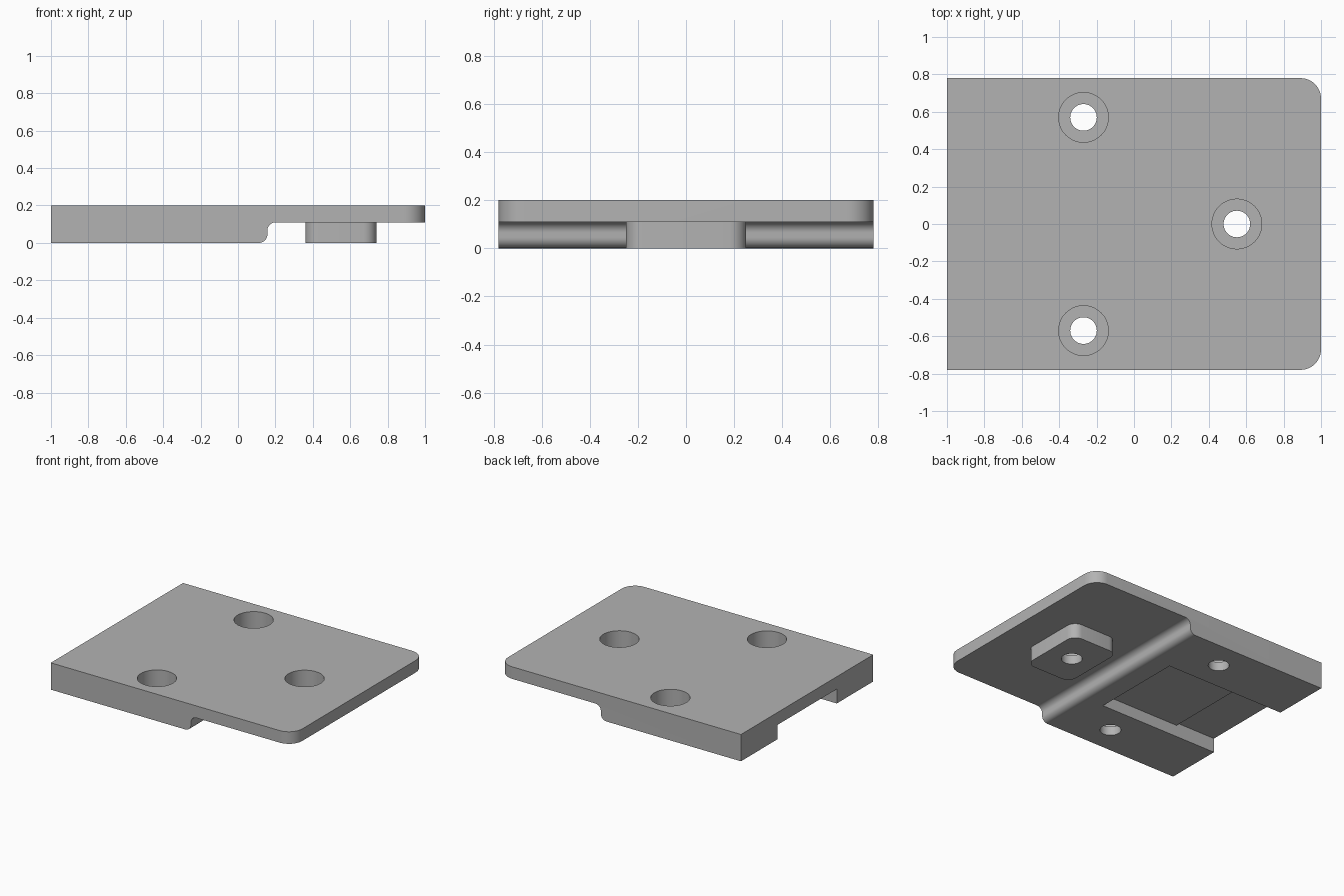
import bpy, bmesh
from math import cos, sin, radians
from mathutils import Vector

cube = bpy.data.objects.get("Cube")
if cube:
    bpy.data.objects.remove(cube, do_unlink=True)

grey = bpy.data.materials.new("plain_grey")
grey.use_nodes = True
COLOUR = (0.45, 0.45, 0.45, 1)
grey.diffuse_color = COLOUR
grey.node_tree.nodes["Principled BSDF"].inputs["Base Color"].default_value = COLOUR


def arc(cx, cy, r, start, end, steps=10):
    """Points on an arc, angles in degrees."""
    angles = [radians(start + (end - start) * i / steps) for i in range(steps + 1)]
    return [(cx + r * cos(a), cy + r * sin(a)) for a in angles]


def prism(name, points, offset):
    """Extrude a closed loop of 3D points by an offset."""
    bm = bmesh.new()
    face = bm.faces.new([bm.verts.new(p) for p in points])
    moved = bmesh.ops.extrude_face_region(bm, geom=[face])["geom"]
    bmesh.ops.translate(bm, vec=Vector(offset),
                        verts=[v for v in moved if isinstance(v, bmesh.types.BMVert)])
    bmesh.ops.recalc_face_normals(bm, faces=bm.faces)
    mesh = bpy.data.meshes.new(name)
    bm.to_mesh(mesh)
    bm.free()
    mesh.materials.append(grey)
    obj = bpy.data.objects.new(name, mesh)
    bpy.context.collection.objects.link(obj)
    return obj


def upright(name, outline, z0, z1):
    return prism(name, [(x, y, z0) for x, y in outline], (0, 0, z1 - z0))


def box(name, x0, x1, half_y, z0, z1):
    return upright(name, [(x0, -half_y), (x1, -half_y), (x1, half_y), (x0, half_y)], z0, z1)


def combine(target, tool, operation):
    """Apply a boolean and remove the tool."""
    bpy.context.view_layer.objects.active = target
    mod = target.modifiers.new(operation, 'BOOLEAN')
    mod.operation, mod.object, mod.solver = operation, tool, 'EXACT'
    bpy.ops.object.modifier_apply(modifier=mod.name)
    bpy.data.objects.remove(tool, do_unlink=True)


HALF_Y, TOP, LEDGE = 0.78, 0.2, 0.11

# Stepped plate from its side profile
R = 0.045
profile = ([(-1, 0)] + arc(0.157 - R, R, R, -90, 0)
           + arc(0.157 + R, LEDGE - R, R, 180, 90) + [(1, LEDGE), (1, TOP), (-1, TOP)])
plate = prism("mounting_plate", [(x, -HALF_Y, z) for x, z in profile], (0, 2 * HALF_Y, 0))

# Rounded corners at one end
C = 0.11
outline = ([(-1.2, -HALF_Y)] + arc(1 - C, C - HALF_Y, C, -90, 0)
           + arc(1 - C, HALF_Y - C, C, 0, 90) + [(-1.2, HALF_Y)])
outline = [(x, y * 1.00001) for x, y in outline]
combine(plate, upright("corner_tool", outline, -0.1, 0.3), 'INTERSECT')

# Rounded pad below the thin end
P, HX, HY = 0.07, 0.19, 0.25
pad = []
for i, (sx, sy) in enumerate([(1, 1), (-1, 1), (-1, -1), (1, -1)]):
    pad += arc(0.55 + sx * (HX - P), sy * (HY - P), P, 90 * i, 90 * i + 90, 8)
combine(plate, upright("pad", pad, 0, 0.15), 'UNION')

# Two-level slot in the underside
combine(plate, box("slot_tool", -1.1, -0.02, 0.35, -0.1, 0.087), 'DIFFERENCE')
combine(plate, box("slot_end_tool", -1.1, -0.67, 0.35, -0.1, 0.107), 'DIFFERENCE')

# Counterbored screw holes
for x, y in [(-0.27, 0.57), (-0.27, -0.57), (0.55, 0)]:
    for radius, bottom in [(0.133, 0.067), (0.071, -0.1)]:
        circle = arc(x, y, radius, 0, 360, 48)[:-1]
        combine(plate, upright("hole_tool", circle, bottom, 0.3), 'DIFFERENCE')

bpy.ops.object.select_all(action='DESELECT')
plate.select_set(True)
bpy.context.view_layer.objects.active = plate
bpy.ops.object.shade_smooth_by_angle(angle=radians(30))
